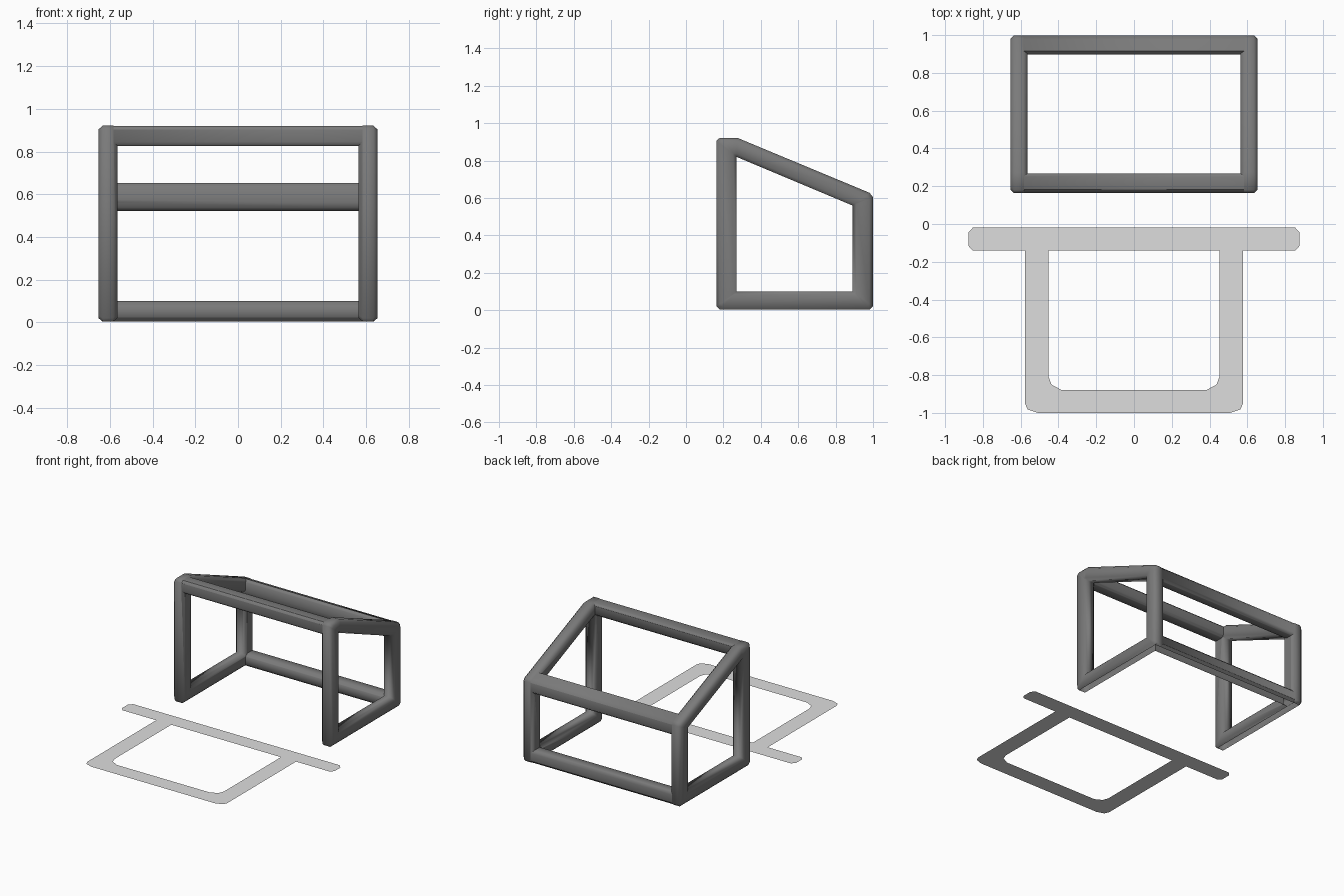
import bpy, bmesh, math

if "Cube" in bpy.data.objects:
    bpy.data.objects.remove(bpy.data.objects["Cube"])


def material(name, v):
    m = bpy.data.materials.new(name)
    m.diffuse_color = (v, v, v, 1)
    m.use_nodes = True
    m.node_tree.nodes["Principled BSDF"].inputs["Base Color"].default_value = m.diffuse_color
    return m


GREY = material("frame grey", 0.195)
PALE = material("marking pale grey", 0.73)


def select(ob):
    bpy.ops.object.select_all(action='DESELECT')
    ob.select_set(True)
    bpy.context.view_layer.objects.active = ob


def finish(name, bm):
    bmesh.ops.remove_doubles(bm, verts=bm.verts[:], dist=0.0005)
    bmesh.ops.recalc_face_normals(bm, faces=bm.faces[:])
    me = bpy.data.meshes.new(name)
    bm.to_mesh(me)
    bm.free()
    me.materials.append(GREY)
    ob = bpy.data.objects.new(name, me)
    bpy.context.collection.objects.link(ob)
    return ob


# Corners of a side frame in the y-z plane: (outer point, inner point)
STATIONS = [((0.163, 0.02), (0.271, 0.10)), ((0.18, 0.003), (0.271, 0.10)),
            ((0.982, 0.003), (0.891, 0.10)), ((0.999, 0.02), (0.891, 0.10)),
            ((0.999, 0.605), (0.891, 0.559)), ((0.982, 0.627), (0.891, 0.559)),
            ((0.275, 0.921), (0.271, 0.819)), ((0.18, 0.921), (0.271, 0.819)),
            ((0.163, 0.905), (0.271, 0.819))]
# Octagonal bar section: (share of the way outwards, x)
SECTION = [(0, 0.584), (0.18, 0.565), (0.82, 0.565), (1, 0.584),
           (1, 0.635), (0.82, 0.654), (0.18, 0.654), (0, 0.635)]


def side_frame(name, s):
    """Closed ring of mitred octagonal bars."""
    bm = bmesh.new()
    rings = []
    for (oy, oz), (iy, iz) in STATIONS:
        rings.append([bm.verts.new((s * x, iy + (oy - iy) * u, iz + (oz - iz) * u))
                      for u, x in SECTION])
    n, m = len(rings), len(SECTION)
    for a in range(n):
        r, q = rings[a], rings[(a + 1) % n]
        for k in range(m):
            j = (k + 1) % m
            bm.faces.new((r[k], r[j], q[j], q[k]))
    return finish(name, bm)


def cross_bar(name, section):
    """Bar along x between the two side frames."""
    bm = bmesh.new()
    ends = [[bm.verts.new((x, y, z)) for y, z in section] for x in (-0.61, 0.61)]
    n = len(section)
    for e in ends:
        bm.faces.new(e)
    for a in range(n):
        b = (a + 1) % n
        bm.faces.new((ends[0][a], ends[0][b], ends[1][b], ends[1][a]))
    return finish(name, bm)


# Tube frame: two sides and three bars, open at the front foot
frame = side_frame("tube_frame", -1)
parts = [
    cross_bar("front_crossbar",
              [(0.165, 0.846), (0.183, 0.826), (0.248, 0.826), (0.267, 0.844),
               (0.267, 0.904), (0.25, 0.9195), (0.1815, 0.9195), (0.165, 0.904)]),
    cross_bar("back_bottom_bar",
              [(0.897, 0.08), (0.897, 0.025), (0.917, 0.0045), (0.98, 0.0045),
               (0.9975, 0.022), (0.9975, 0.08), (0.978, 0.099), (0.917, 0.099)]),
    cross_bar("back_top_bar",
              [(0.897, 0.635), (0.897, 0.56), (0.915, 0.53), (0.935, 0.522), (0.978, 0.522),
               (0.9975, 0.54), (0.9975, 0.604), (0.981, 0.625), (0.915, 0.6525)]),
    side_frame("right_side_frame", 1),
]
# Weld the bars into one skin
for p in parts:
    mod = frame.modifiers.new("weld " + p.name, 'BOOLEAN')
    mod.operation = 'UNION'
    mod.solver = 'EXACT'
    mod.object = p
select(frame)
bpy.ops.object.convert(target='MESH')
for p in parts:
    bpy.data.objects.remove(p)
# The bars are open underneath, where they rest on the ground
bm = bmesh.new()
bm.from_mesh(frame.data)
bm.normal_update()
under = [f for f in bm.faces if f.normal.z < -0.95 and f.calc_center_median().z < 0.02]
bmesh.ops.delete(bm, geom=under, context='FACES')
bm.to_mesh(frame.data)
bm.free()
select(frame)
bpy.ops.object.shade_smooth_by_angle(angle=math.radians(50))

# Flat ground marking: a wide line with a U-shaped box in front of it
half_outer = [(0.852, -0.018), (0.877, -0.045), (0.877, -0.115), (0.855, -0.14),
              (0.577, -0.14), (0.577, -0.95), (0.563, -0.982), (0.51, -1.0)]
half_inner = [(0.452, -0.14), (0.452, -0.81), (0.437, -0.85), (0.385, -0.878)]
cu = bpy.data.curves.new("ground_marking", 'CURVE')
cu.dimensions = '2D'
cu.fill_mode = 'BOTH'
for half in (half_outer, half_inner):
    pts = half + [(-x, y) for x, y in reversed(half)]
    sp = cu.splines.new('POLY')
    sp.points.add(len(pts) - 1)
    for p, (x, y) in zip(sp.points, pts):
        p.co = (x, y, 0, 1)
    sp.use_cyclic_u = True
ob = bpy.data.objects.new("ground_marking", cu)
bpy.context.collection.objects.link(ob)
select(ob)
bpy.ops.object.convert(target='MESH')
me = bpy.context.view_layer.objects.active.data
bm = bmesh.new()
bm.from_mesh(me)
bmesh.ops.remove_doubles(bm, verts=bm.verts[:], dist=0.0005)
# face upwards
bm.normal_update()
bmesh.ops.reverse_faces(bm, faces=[f for f in bm.faces if f.normal.z < 0])
for f in bm.faces:
    f.smooth = False
    f.material_index = 0
bm.to_mesh(me)
bm.free()
me.materials.clear()
me.materials.append(PALE)
